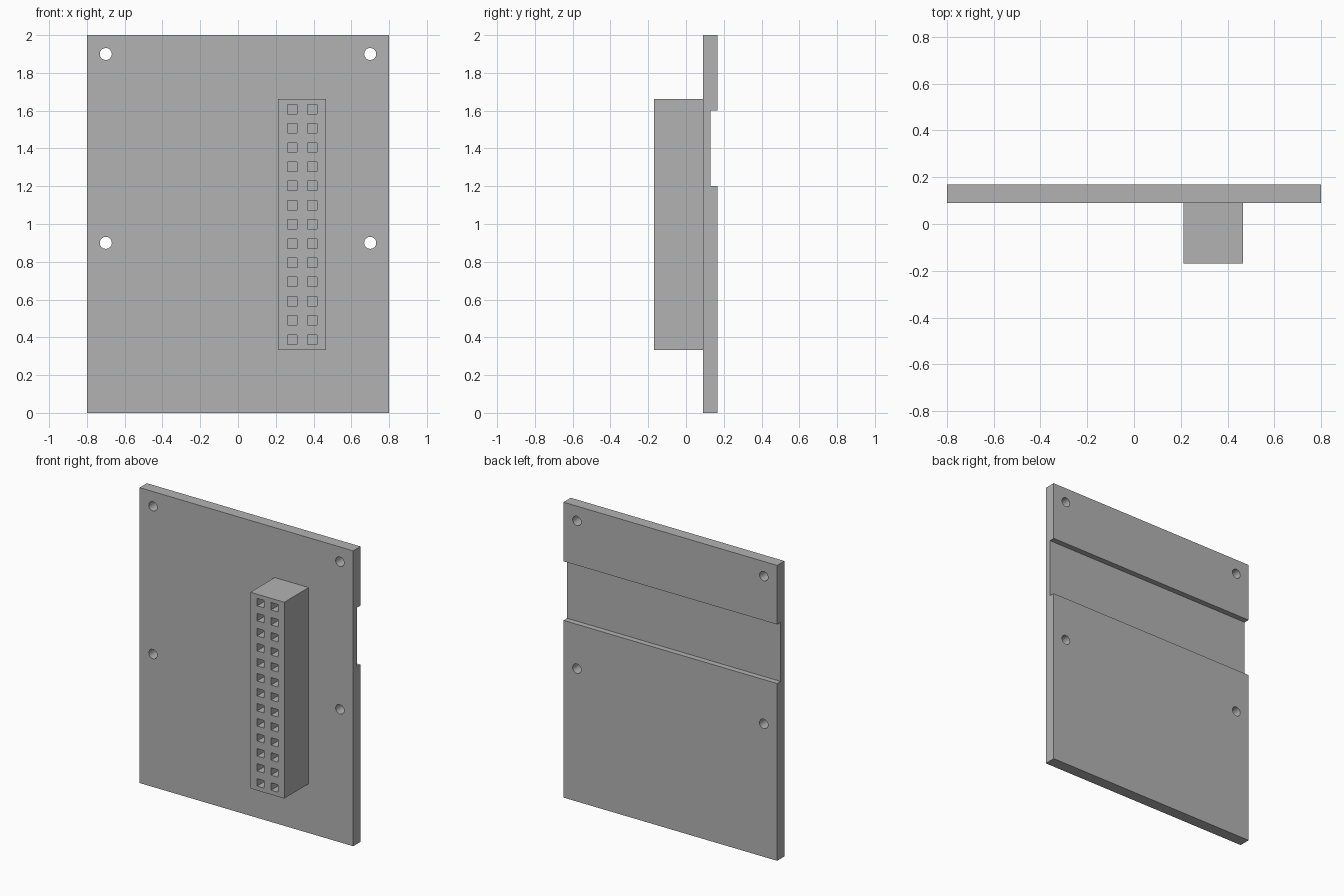
import bpy
import bmesh
from mathutils import Matrix, Vector

default = bpy.data.objects.get("Cube")
if default:
    bpy.data.objects.remove(default, do_unlink=True)

grey = bpy.data.materials.new("plain grey")
grey.use_nodes = True
grey.diffuse_color = (0.45, 0.45, 0.45, 1)
grey.node_tree.nodes["Principled BSDF"].inputs["Base Color"].default_value = grey.diffuse_color


def make_object(name, bm):
    bmesh.ops.recalc_face_normals(bm, faces=bm.faces)
    mesh = bpy.data.meshes.new(name)
    bm.to_mesh(mesh)
    bm.free()
    mesh.materials.append(grey)
    obj = bpy.data.objects.new(name, mesh)
    bpy.context.collection.objects.link(obj)
    return obj


def add_box(bm, low, high):
    low, high = Vector(low), Vector(high)
    matrix = Matrix.Translation((low + high) / 2) @ Matrix.Diagonal((*(high - low), 1))
    bmesh.ops.create_cube(bm, size=1, matrix=matrix)


def carve(obj, cutter):
    """Subtract the cutter, bake the result and discard the cutter."""
    cutter.hide_render = True
    mod = obj.modifiers.new("openings", "BOOLEAN")
    mod.operation = "DIFFERENCE"
    mod.solver = "EXACT"
    mod.object = cutter
    bpy.context.view_layer.objects.active = obj
    bpy.ops.object.modifier_apply(modifier=mod.name)
    bpy.data.objects.remove(cutter, do_unlink=True)


FRONT, BOARD, GROOVE, BACK = -0.17, 0.09, 0.13, 0.168
HALF_WIDTH = 0.8

# Board: side profile with the rear groove, extruded across the width
profile = [(BOARD, 0), (BACK, 0), (BACK, 1.2), (GROOVE, 1.2),
           (GROOVE, 1.6), (BACK, 1.6), (BACK, 2), (BOARD, 2)]
bm = bmesh.new()
side = bm.faces.new([bm.verts.new((-HALF_WIDTH, y, z)) for y, z in profile])
extruded = bmesh.ops.extrude_face_region(bm, geom=[side])["geom"]
bmesh.ops.translate(bm, vec=(2 * HALF_WIDTH, 0, 0),
                    verts=[v for v in extruded if isinstance(v, bmesh.types.BMVert)])
board = make_object("board", bm)

# Four round mounting holes through the board
bm = bmesh.new()
for x in (-0.7, 0.7):
    for z in (0.9, 1.9):
        matrix = Matrix.Translation((x, BOARD, z)) @ Matrix.Rotation(1.570796, 4, "X")
        bmesh.ops.create_cone(bm, cap_ends=True, segments=16, radius1=0.032,
                              radius2=0.032, depth=0.4, matrix=matrix)
carve(board, make_object("hole_cutter", bm))

# Header block on the front
bm = bmesh.new()
add_box(bm, (0.212, FRONT, 0.333), (0.466, BOARD, 1.662))
header = make_object("socket_header", bm)

# Two columns of square pin sockets
bm = bmesh.new()
for x in (0.288, 0.392):
    for row in range(13):
        z = 0.388 + row * 0.1017
        add_box(bm, (x - 0.025, FRONT - 0.05, z - 0.025), (x + 0.025, 0.03, z + 0.025))
carve(header, make_object("socket_cutter", bm))

# Smooth the hole walls, keep every other edge sharp
bpy.ops.object.select_all(action="DESELECT")
board.select_set(True)
bpy.context.view_layer.objects.active = board
bpy.ops.object.shade_smooth_by_angle(angle=0.6)
